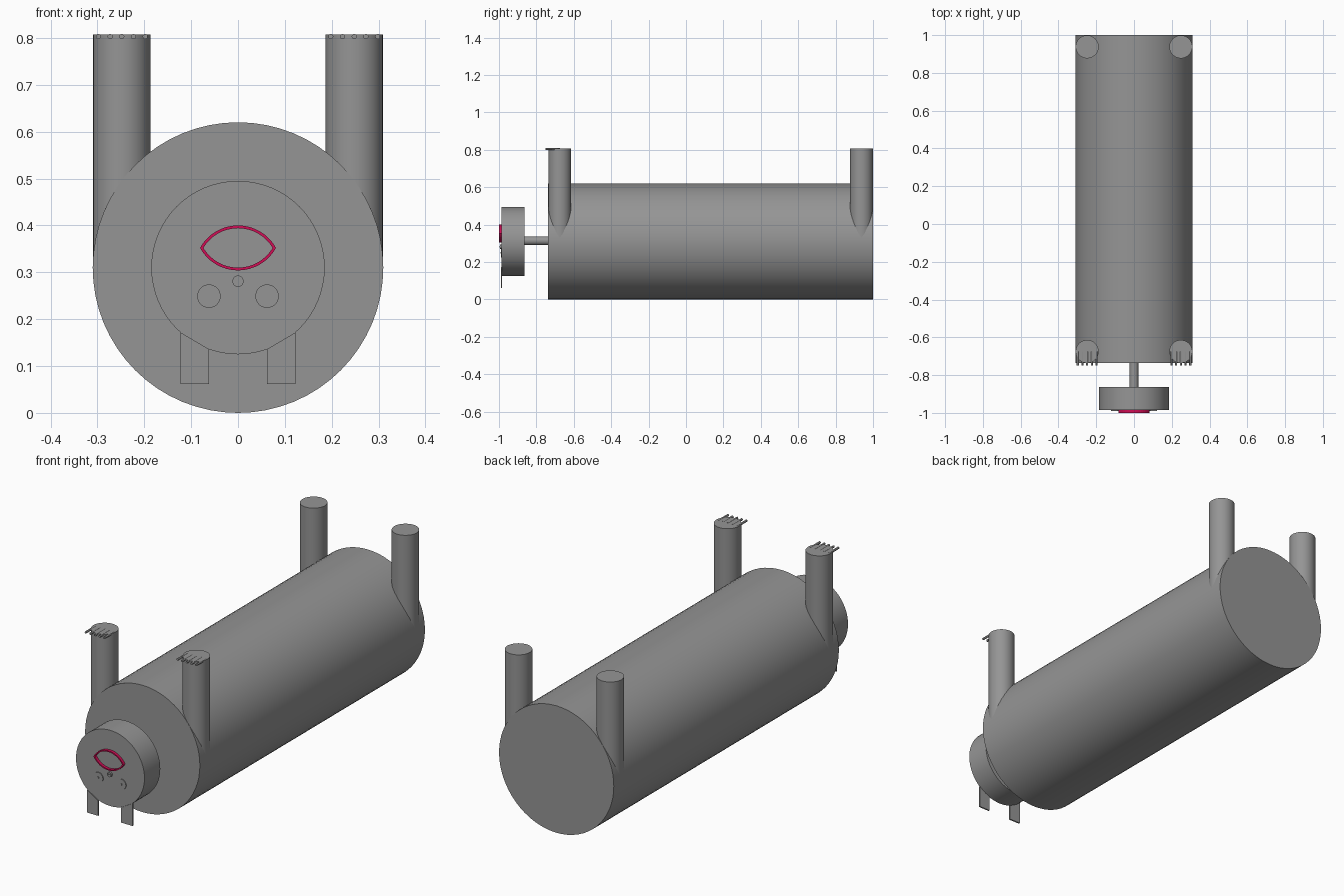
import bpy
import bmesh
from math import asin, cos, sin, pi, radians

cube = bpy.data.objects.get("Cube")
if cube:
    bpy.data.objects.remove(cube, do_unlink=True)


def make_material(name, colour):
    mat = bpy.data.materials.new(name)
    mat.use_nodes = True
    mat.diffuse_color = colour
    mat.node_tree.nodes["Principled BSDF"].inputs["Base Color"].default_value = colour
    return mat


grey = make_material("grey", (0.3, 0.3, 0.3, 1))
crimson = make_material("crimson", (0.62, 0.004, 0.09, 1))


def rod(name, x, y, z, radius, length, axis="Y", sides=48):
    """Cylinder that starts at (x, y, z) and runs along +axis."""
    along_y = axis == "Y"
    centre = (x, y + length / 2, z) if along_y else (x, y, z + length / 2)
    bpy.ops.mesh.primitive_cylinder_add(
        vertices=sides, radius=radius, depth=length, location=centre,
        rotation=(pi / 2 if along_y else 0, 0, 0))
    obj = bpy.context.object
    obj.name = name
    obj.data.materials.append(grey)
    bpy.ops.object.shade_smooth_by_angle(angle=radians(30))
    return obj


def plate(name, rings, y_front, y_back, mat):
    """Extrude an xz outline, or the band between two outlines, along y."""
    bm = bmesh.new()
    loops = [[bm.verts.new((x, y_front, z)) for x, z in ring] for ring in rings]
    if len(loops) == 1:
        faces = [bm.faces.new(loops[0])]
    else:
        outer, inner = loops
        n = len(outer)
        faces = [bm.faces.new((outer[i], outer[(i + 1) % n],
                               inner[(i + 1) % n], inner[i])) for i in range(n)]
    grown = bmesh.ops.extrude_face_region(bm, geom=faces, use_keep_orig=True)
    moved = [v for v in grown["geom"] if isinstance(v, bmesh.types.BMVert)]
    bmesh.ops.translate(bm, verts=moved, vec=(0, y_back - y_front, 0))
    bmesh.ops.recalc_face_normals(bm, faces=bm.faces)
    mesh = bpy.data.meshes.new(name)
    bm.to_mesh(mesh)
    bm.free()
    mesh.materials.append(mat)
    obj = bpy.data.objects.new(name, mesh)
    bpy.context.collection.objects.link(obj)
    return obj


def lens(half_width, rise, z, steps=16):
    """Pointed oval made of two mirrored circular arcs."""
    radius = (half_width ** 2 + rise ** 2) / (2 * rise)
    limit = asin(half_width / radius)
    angles = [-limit + 2 * limit * i / steps for i in range(steps)]
    arc = [(radius * sin(a), radius * cos(a) - radius + rise) for a in angles]
    return [(x, z + h) for x, h in arc] + [(-x, z - h) for x, h in arc]


# Body, neck and head
MID = 0.31
FACE = -0.986
rod("body", 0, -0.737, MID, 0.31, 1.737, sides=64)
rod("neck", 0, -0.88, 0.313, 0.023, 0.16, sides=32)
rod("head", 0, FACE, MID, 0.185, 0.122, sides=64)

for side, s in (("left", 1), ("right", -1)):
    # Legs point upward
    leg_x = s * 0.248
    rod(f"front_leg_{side}", leg_x, -0.675, MID, 0.061, 0.497, "Z")
    rod(f"back_leg_{side}", leg_x, 0.938, MID, 0.061, 0.497, "Z")
    # Claws on the front feet
    for i in range(5):
        rod(f"claw_{side}_{i + 1}", leg_x + (i - 2) * 0.025, -0.75, 0.803,
            0.0055, 0.075, sides=12)
    # Eyes and pupils
    rod(f"eye_{side}", s * 0.062, -0.99, 0.249, 0.025, 0.01, sides=32)
    rod(f"pupil_{side}", s * 0.062, -0.993, 0.249, 0.005, 0.01, sides=16)
    # Nostrils
    rod(f"nostril_{side}", s * 0.005, -0.996, 0.281, 0.004, 0.005, sides=12)
    # Hanging ears
    ear = [(s * 0.062, 0.062), (s * 0.123, 0.062),
           (s * 0.123, 0.172), (s * 0.062, 0.136)]
    plate(f"ear_{side}", [ear], -0.99, -0.983, grey)

rod("nose", 0, -0.994, 0.281, 0.012, 0.012, sides=24)

# Mouth ring
plate("mouth", [lens(0.081, 0.048, 0.352), lens(0.074, 0.042, 0.352)],
      -1.0, -0.984, crimson)
